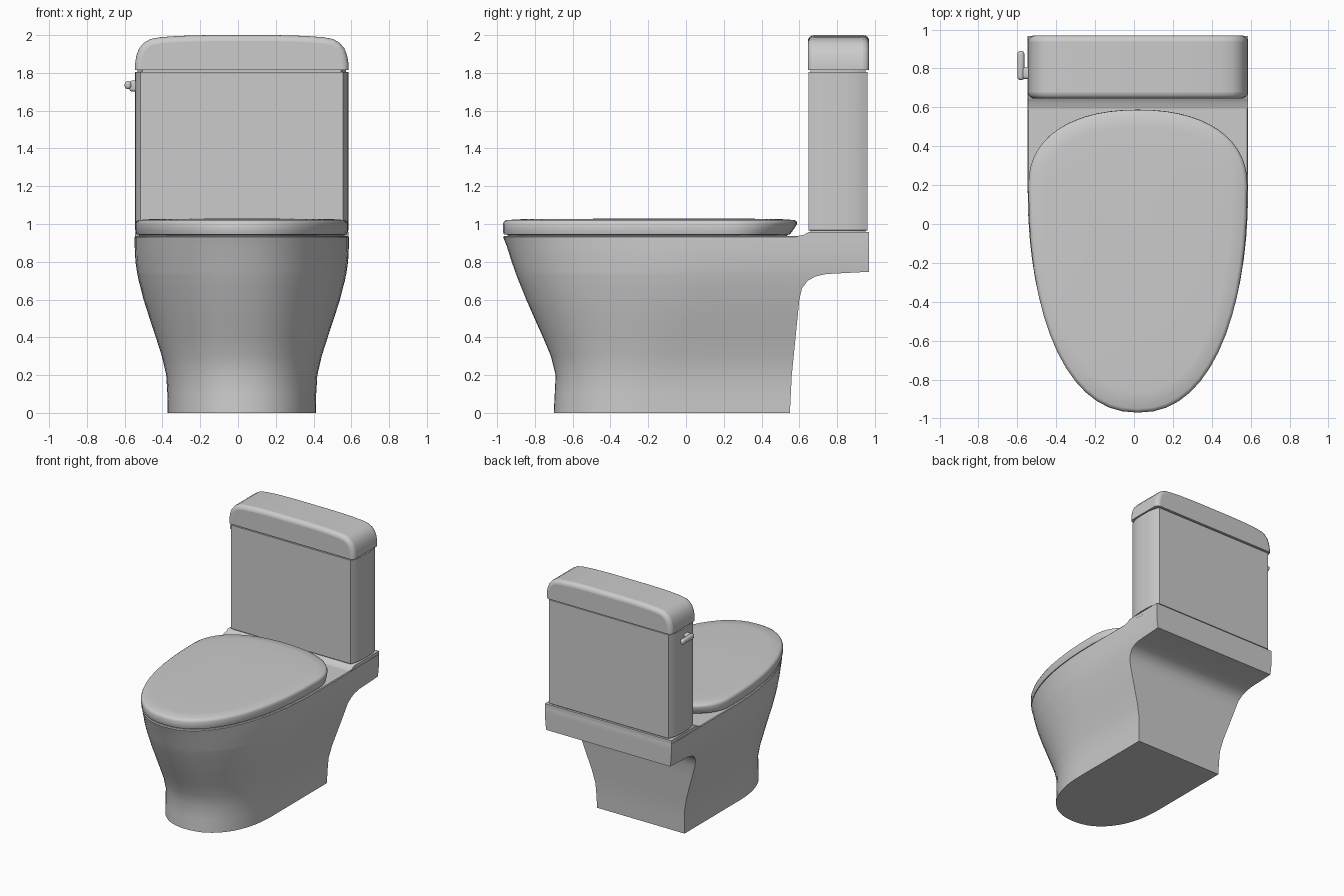
import bpy, bmesh
from math import sin, cos, pi, radians

cube = bpy.data.objects.get("Cube")
if cube:
    bpy.data.objects.remove(cube)

CX = 0.02  # centre line of the ceramic, the lever sticks out on one side

ceramic = bpy.data.materials.new("grey_ceramic")
ceramic.use_nodes = True
GREY = (0.6, 0.6, 0.6, 1)
ceramic.diffuse_color = GREY
ceramic.node_tree.nodes["Principled BSDF"].inputs["Base Color"].default_value = GREY


def finish(name, bm, angle=35):
    bmesh.ops.recalc_face_normals(bm, faces=bm.faces)
    mesh = bpy.data.meshes.new(name)
    bm.to_mesh(mesh)
    bm.free()
    mesh.materials.append(ceramic)
    obj = bpy.data.objects.new(name, mesh)
    bpy.context.collection.objects.link(obj)
    bpy.ops.object.select_all(action='DESELECT')
    obj.select_set(True)
    bpy.context.view_layer.objects.active = obj
    bpy.ops.object.shade_smooth_by_angle(angle=radians(angle))
    return obj


def loft(name, rings, angle=35):
    """Skin a stack of closed rings and cap both ends."""
    bm = bmesh.new()
    loops = [[bm.verts.new(p) for p in ring] for ring in rings]
    n = len(loops[0])
    for a, b in zip(loops, loops[1:]):
        for i in range(n):
            j = (i + 1) % n
            bm.faces.new((a[i], a[j], b[j], b[i]))
    bm.faces.new(loops[0][::-1])
    bm.faces.new(loops[-1])
    return finish(name, bm, angle)


def power(v, p):
    return (1 if v >= 0 else -1) * abs(v) ** (2 / p)


def bowl_ring(z, w, front, mid, back):
    """Rounded front, straight sides, flat back with square corners."""
    pts = [(CX - w * power(cos(pi * i / 32), 2.2),
            mid - (mid - front) * power(sin(pi * i / 32), 2.2), z) for i in range(33)]
    side = [(w, mid + (back - mid) * k / 4) for k in range(1, 5)]
    pts += [(CX + x, y, z) for x, y in side]
    pts += [(CX - x, y, z) for x, y in reversed(side)]
    return pts


def egg_ring(z, w, front, back, mid=0.2):
    """Closed egg outline, long towards the front."""
    pts = []
    for i in range(56):
        a = 2 * pi * i / 56
        s = power(sin(a), 2.25)
        pts.append((CX + w * power(cos(a), 2.25),
                    mid + s * ((back - mid) if s > 0 else (mid - front)), z))
    return pts


# Pedestal and bowl, running back into the tank shelf
loft("bowl_body", [bowl_ring(*r) for r in (
    (0.0, 0.392, -0.70, -0.15, 0.55),
    (0.1, 0.394, -0.695, -0.14, 0.555),
    (0.2, 0.400, -0.69, -0.12, 0.56),
    (0.3, 0.423, -0.715, -0.08, 0.57),
    (0.4, 0.455, -0.757, -0.03, 0.58),
    (0.5, 0.488, -0.802, 0.03, 0.59),
    (0.6, 0.520, -0.846, 0.08, 0.60),
    (0.66, 0.535, -0.87, 0.11, 0.614),
    (0.70, 0.546, -0.887, 0.13, 0.645),
    (0.722, 0.550, -0.895, 0.14, 0.685),
    (0.735, 0.553, -0.90, 0.14, 0.74),
    (0.747, 0.555, -0.904, 0.15, 0.968),
    (0.8, 0.563, -0.923, 0.17, 0.968),
    (0.88, 0.567, -0.948, 0.19, 0.968),
    (0.93, 0.567, -0.968, 0.2, 0.968),
    (0.936, 0.562, -0.962, 0.2, 0.966))])

# Raised step on the shelf, with a cove at its front
step = [(0.58, 0.93), (0.60, 0.938), (0.625, 0.943), (0.64, 0.952),
        (0.65, 0.958), (0.968, 0.958), (0.968, 0.93)]
loft("tank_step", [[(CX + x, y, z) for y, z in step] for x in (-0.566, 0.566)])

# Seat cover
loft("seat_cover", [egg_ring(*r) for r in (
    (0.93, 0.540, -0.94, 0.53),
    (0.943, 0.545, -0.945, 0.54),
    (0.944, 0.558, -0.964, 0.55),
    (0.965, 0.563, -0.97, 0.565),
    (1.000, 0.563, -0.97, 0.588),
    (1.014, 0.558, -0.963, 0.586),
    (1.021, 0.545, -0.95, 0.575),
    (1.026, 0.48, -0.86, 0.50),
    (1.028, 0.25, -0.45, 0.35))], 50)


def tank_ring(z, inset=0.0):
    """Flat front and back, gently bowed ends."""
    y0, y1 = 0.648 + inset, 0.962 - inset
    end = []
    for i in range(13):
        t = -1 + i / 6
        end.append((0.565 - inset - 0.028 * abs(t) ** 3, (y0 + y1) / 2 + t * (y1 - y0) / 2))
    return ([(CX + x, y, z) for x, y in end] +
            [(CX - x, y, z) for x, y in reversed(end)])


# Tank, slightly recessed where it meets the shelf and lid
loft("tank", [tank_ring(z, d) for z, d in (
    (0.95, 0.012), (0.966, 0.012), (0.967, 0.0),
    (1.805, 0.0), (1.806, 0.012), (1.83, 0.012))])

# Tank lid: arched profile pushed back, then rounded on its long edges
half = [(0.565, 1.815), (0.565, 1.85), (0.557, 1.895), (0.543, 1.93), (0.52, 1.958),
        (0.485, 1.979), (0.43, 1.989), (0.33, 1.996), (0.18, 2.0)]
arch = half + [(-x, z) for x, z in reversed(half)]
lid = loft("tank_lid", [[(CX + x, y, z) for x, z in arch] for y in (0.645, 0.97)])
bm = bmesh.new()
bm.from_mesh(lid.data)
rims = [e for e in bm.edges
        if abs(e.verts[0].co.y - e.verts[1].co.y) < 0.001
        and max(v.co.z for v in e.verts) > 1.82]
bmesh.ops.bevel(bm, geom=rims, offset=0.032, segments=4, profile=0.5, affect='EDGES')
bm.to_mesh(lid.data)
bm.free()
bpy.ops.object.shade_smooth_by_angle(angle=radians(40))


def rounded_box(name, centre, size, radius):
    bm = bmesh.new()
    bmesh.ops.create_cube(bm, size=1)
    for v in bm.verts:
        v.co = [c + s * k for c, s, k in zip(centre, size, v.co)]
    bmesh.ops.bevel(bm, geom=bm.edges[:], offset=radius, segments=4,
                    profile=0.5, affect='EDGES')
    return finish(name, bm)


# Flush lever on the tank end
rounded_box("lever_mount", (-0.55, 0.775, 1.73), (0.05, 0.06, 0.058), 0.015)
rounded_box("lever_paddle", (-0.582, 0.815, 1.735), (0.036, 0.15, 0.042), 0.016)
